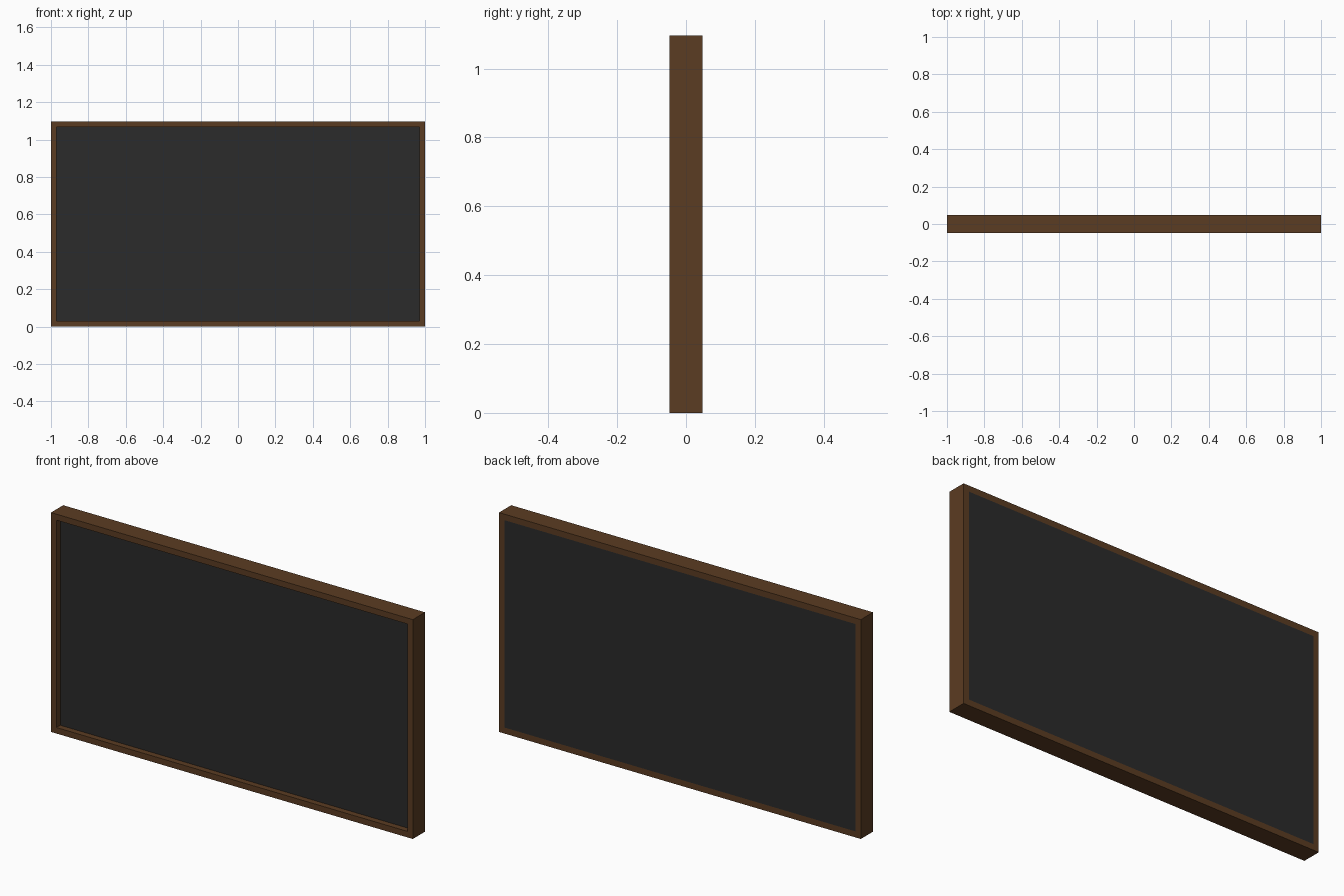
import bpy

if "Cube" in bpy.data.objects:
    bpy.data.objects.remove(bpy.data.objects["Cube"])

W, H, D, T = 2.0, 1.096, 0.096, 0.03   # overall size and frame bar width


def material(name, color):
    m = bpy.data.materials.new(name)
    m.diffuse_color = color
    m.use_nodes = True
    m.node_tree.nodes["Principled BSDF"].inputs["Base Color"].default_value = m.diffuse_color
    return m


wood = material("wood", (0.105, 0.045, 0.016, 1))
slate = material("slate", (0.024, 0.024, 0.024, 1))


def box(name, lo, hi, mat):
    size = [b - a for a, b in zip(lo, hi)]
    mid = [(a + b) / 2 for a, b in zip(lo, hi)]
    bpy.ops.mesh.primitive_cube_add(size=1, location=mid)
    ob = bpy.context.object
    ob.name = name
    ob.scale = size
    bpy.ops.object.transform_apply(location=False, rotation=False, scale=True)
    ob.data.materials.append(mat)
    return ob


# Frame rails and stiles
y = D / 2
box("bottom_rail", (-W/2, -y, 0), (W/2, y, T), wood)
box("top_rail", (-W/2, -y, H - T), (W/2, y, H), wood)
for side, x in (("left", -W/2), ("right", W/2 - T)):
    box(side + "_stile", (x, -y, T), (x + T, y, H - T), wood)

# Writing board, recessed at the front and flush at the back
box("board", (-W/2 + T, -y + 0.03, T), (W/2 - T, y, H - T), slate)
